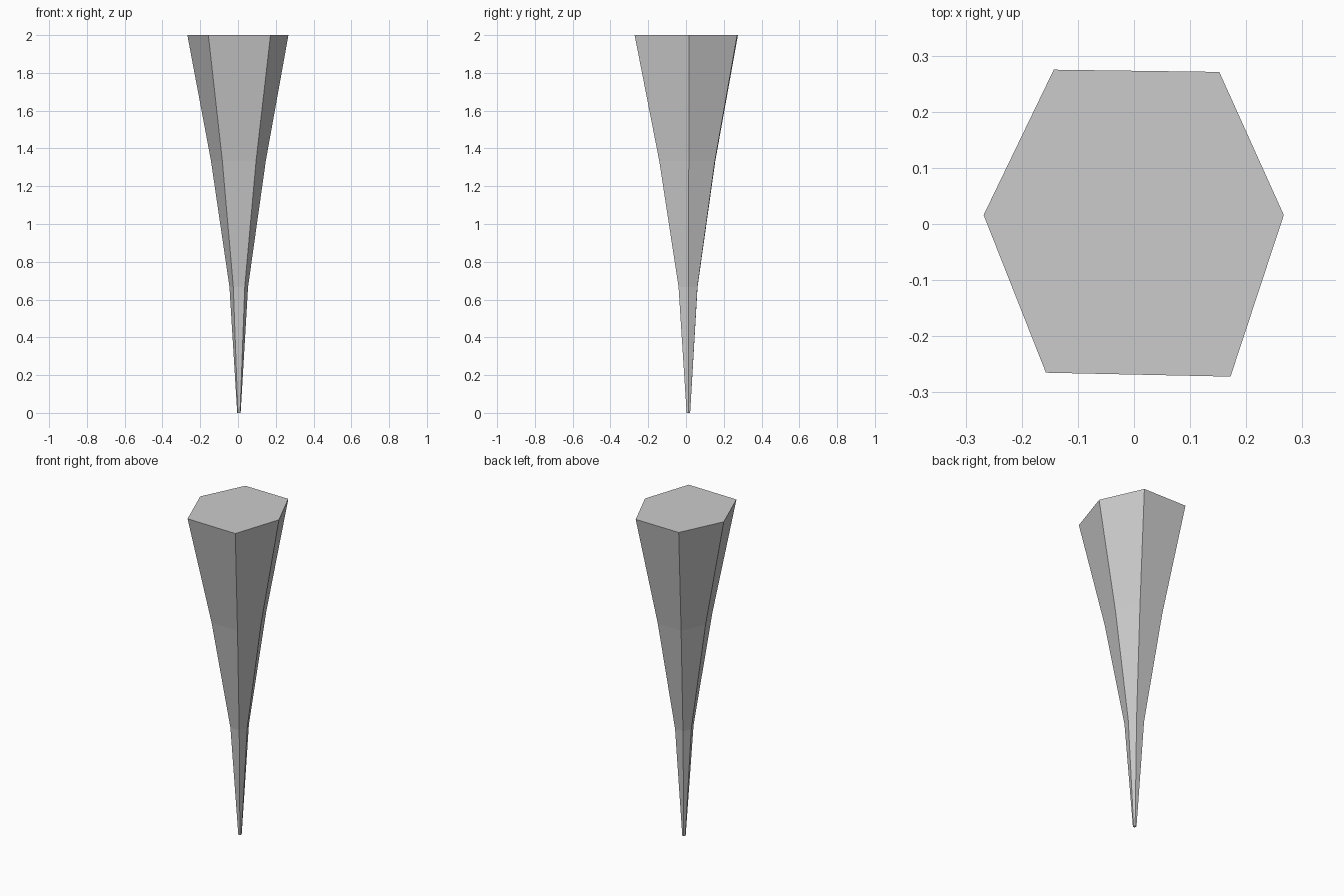
import bpy, bmesh

if "Cube" in bpy.data.objects:
    bpy.data.objects.remove(bpy.data.objects["Cube"])

# Slightly irregular hexagonal cross-section at the wide top
outline = [(-0.268, 0.016), (-0.157, -0.265), (0.172, -0.272),
           (0.267, 0.016), (0.152, 0.271), (-0.143, 0.275)]
# Flared taper: (height, scale of the outline around the tip axis)
taper = [(0.0, 0.034), (2 / 3, 0.184), (4 / 3, 0.542), (2.0, 1.0)]
tip = (0.005, 0.013)

bm = bmesh.new()
rings = [[bm.verts.new((tip[0] + (x - tip[0]) * s, tip[1] + (y - tip[1]) * s, z))
          for x, y in outline] for z, s in taper]

# Side walls between neighbouring rings
n = len(outline)
for low, high in zip(rings, rings[1:]):
    for i in range(n):
        j = (i + 1) % n
        bm.faces.new((low[i], low[j], high[j], high[i]))

# Flat ends
bm.faces.new(rings[-1])
bm.faces.new(rings[0][::-1])
bmesh.ops.recalc_face_normals(bm, faces=bm.faces)

mesh = bpy.data.meshes.new("tapered_spike")
bm.to_mesh(mesh)
bm.free()
bpy.context.collection.objects.link(bpy.data.objects.new("tapered_spike", mesh))
